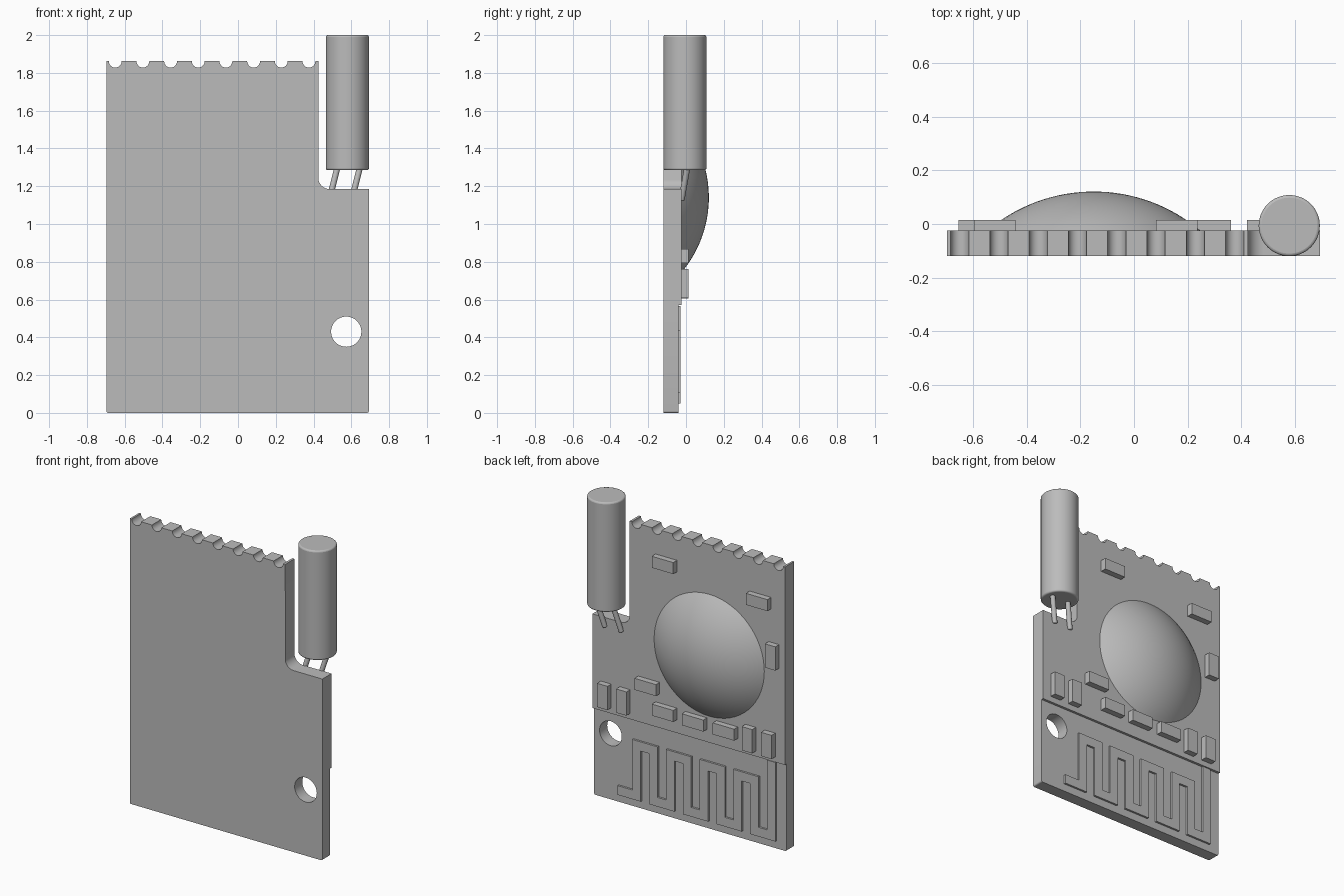
import bpy
import bmesh
from math import pi, sin, cos, radians, sqrt, asin
from mathutils import Vector

cube = bpy.data.objects.get("Cube")
if cube:
    bpy.data.objects.remove(cube, do_unlink=True)

grey = bpy.data.materials.new("plain_grey")
grey.use_nodes = True
COLOUR = (0.5, 0.5, 0.5, 1)
grey.diffuse_color = COLOUR
grey.node_tree.nodes["Principled BSDF"].inputs["Base Color"].default_value = COLOUR

FRONT, BACK, LOW_BACK = -0.12, -0.025, -0.041
STEP = 0.57


def finish(obj, name, smooth=True):
    obj.name = name
    obj.data.materials.clear()
    obj.data.materials.append(grey)
    bpy.ops.object.select_all(action='DESELECT')
    obj.select_set(True)
    bpy.context.view_layer.objects.active = obj
    if smooth:
        bpy.ops.object.shade_smooth_by_angle(angle=radians(35))
    return obj


def arc(cx, cz, r, start, end, steps):
    angles = [radians(start + (end - start) * i / steps) for i in range(steps + 1)]
    return [(cx + r * cos(a), cz + r * sin(a)) for a in angles]


def plate(name, loops, y0, y1):
    """Filled x-z outlines (inner loops become holes) extruded from y0 to y1."""
    curve = bpy.data.curves.new(name, 'CURVE')
    curve.dimensions, curve.fill_mode = '2D', 'BOTH'
    curve.extrude = (y1 - y0) / 2
    for loop in loops:
        spline = curve.splines.new('POLY')
        spline.points.add(len(loop) - 1)
        for point, (x, z) in zip(spline.points, loop):
            point.co = (x, z, 0, 1)
        spline.use_cyclic_u = True
    obj = bpy.data.objects.new(name, curve)
    bpy.context.collection.objects.link(obj)
    obj.rotation_euler.x = pi / 2
    obj.location.y = (y0 + y1) / 2
    bpy.ops.object.select_all(action='DESELECT')
    obj.select_set(True)
    bpy.context.view_layer.objects.active = obj
    bpy.ops.object.convert(target='MESH')
    return finish(bpy.context.object, name)


def rod(name, a, b, r, bevel, sides=48):
    a, b = Vector(a), Vector(b)
    bpy.ops.mesh.primitive_cylinder_add(vertices=sides, radius=r, depth=(b - a).length,
                                        location=(a + b) / 2)
    obj = bpy.context.object
    obj.rotation_euler = (b - a).to_track_quat('Z', 'Y').to_euler()
    mod = obj.modifiers.new("rounded_rims", 'BEVEL')
    mod.width, mod.segments, mod.limit_method = bevel, 3, 'ANGLE'
    mod.angle_limit = radians(40)
    return finish(obj, name)


# Upper board: corner cut-out with a fillet and a scalloped top edge
outline = [(-0.697, STEP), (0.693, STEP), (0.693, 1.185)]
outline += arc(0.485, 1.245, 0.06, 270, 180, 8)
for i in reversed(range(8)):
    outline += arc(-0.65 + 0.1465 * i, 1.862, 0.034, 0, -180, 12)
outline = outline[:11] + [(0.425, 1.862)] + outline[12:] + [(-0.697, 1.862)]
plate("upper_board", [outline], FRONT, BACK)

# Lower board: thinner, with a mounting hole
lower = arc(-0.687, 0.01, 0.01, 180, 270, 4) + arc(0.683, 0.01, 0.01, 270, 360, 4)
lower += [(0.693, STEP), (-0.697, STEP)]
plate("lower_board", [lower, arc(0.573, 0.43, 0.08, 0, 352.5, 47)], FRONT, LOW_BACK)

# Meandering antenna: one stroke path thickened into a ribbon
LOW, HIGH, HALF = 0.08, 0.41, 0.03
path = [(0.515, LOW)]
for i in range(9):
    x = 0.377 - 0.1216 * i
    ends = (LOW, HIGH) if i % 2 == 0 else (HIGH, LOW)
    path += [(x, ends[0]), (x, ends[1])]
path[-1] = (path[-1][0], 0.566)


def offset(side):
    pts = []
    for i, p in enumerate(path):
        p = Vector(p)
        into = (p - Vector(path[i - 1])).normalized() if i else None
        out = (Vector(path[i + 1]) - p).normalized() if i < len(path) - 1 else into
        into = into or out
        shift = Vector((-into.y, into.x))
        if abs(into.dot(out)) < 0.5:
            shift += Vector((-out.y, out.x))
        pts.append(tuple(p + shift * HALF * side))
    return pts


plate("antenna_trace", [offset(1) + offset(-1)[::-1]], LOW_BACK - 0.002, BACK - 0.003)

# Domed blob: spherical cap revolved about the y axis
A, H = 0.398, 0.146
R = (A * A + H * H) / (2 * H)
half_angle = asin(A / R)
bm = bmesh.new()
ring = []
for i in range(17):
    t = half_angle * i / 16
    ring.append(bm.verts.new((R * sin(t), R * cos(t) - R + H, 0)))
edges = [bm.edges.new(pair) for pair in zip(ring, ring[1:])]
bmesh.ops.spin(bm, geom=ring + edges, cent=(0, 0, 0), axis=(0, 1, 0),
               angle=2 * pi, steps=64)
bmesh.ops.remove_doubles(bm, verts=bm.verts, dist=0.0001)
bmesh.ops.recalc_face_normals(bm, faces=bm.faces)
if sum(f.normal.y for f in bm.faces) < 0:
    bmesh.ops.reverse_faces(bm, faces=bm.faces)
mesh = bpy.data.meshes.new("dome")
bm.to_mesh(mesh)
bm.free()
dome = bpy.data.objects.new("dome", mesh)
bpy.context.collection.objects.link(dome)
dome.location = (-0.15, BACK, 1.14)
finish(dome, "dome")

# Small surface-mounted chips
LONG, SHORT, TOP = 0.155, 0.075, 0.014
flat = [(0.16, 1.66), (-0.52, 1.60), (0.285, 0.83), (0.16, 0.695),
        (-0.057, 0.69), (-0.28, 0.69)]
upright = [(-0.617, 1.267), (0.595, 0.685), (0.458, 0.685), (-0.45, 0.682), (-0.59, 0.682)]
for spots, w, h, label in ((flat, LONG, SHORT, "flat_chip"),
                           (upright, SHORT, LONG, "upright_chip")):
    for x, z in spots:
        bpy.ops.mesh.primitive_cube_add(size=1, location=(x, (BACK + TOP) / 2, z))
        chip = bpy.context.object
        chip.scale = (w, TOP - BACK, h)
        finish(chip, label, smooth=False)

# Crystal can and its two slanted leads
CX, CY = 0.579, -0.006
rod("crystal_can", (CX, CY, 1.285), (CX, CY, 2.0), 0.114, 0.01, 64)
for x in (0.483, 0.602):
    rod("crystal_lead", (x, -0.024, 1.125), (x + 0.042, 0.006, 1.295), 0.016, 0.006, 20)
